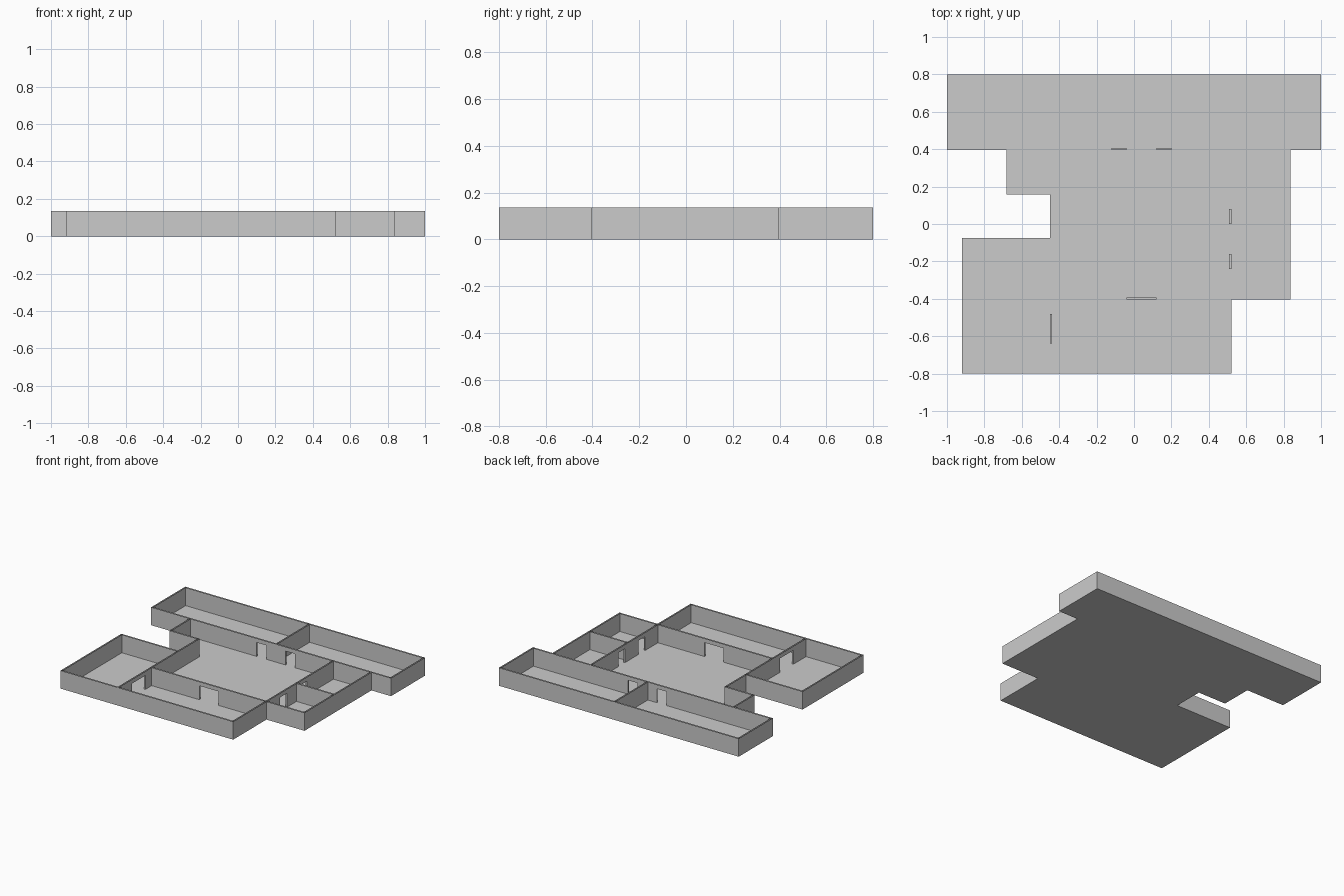
import bpy, bmesh
from mathutils import Vector

if "Cube" in bpy.data.objects:
    bpy.data.objects.remove(bpy.data.objects["Cube"])

H, DOOR_H, T = 0.136, 0.105, 0.011   # wall height, door height, wall thickness


def make(name, quads):
    bm = bmesh.new()
    for q in quads:
        bm.faces.new([bm.verts.new(p) for p in q])
    bmesh.ops.remove_doubles(bm, verts=bm.verts, dist=1e-5)
    me = bpy.data.meshes.new(name)
    bm.to_mesh(me)
    bm.free()
    ob = bpy.data.objects.new(name, me)
    bpy.context.collection.objects.link(ob)


def wall(name, a, b, doors=()):
    """Open-topped double-skinned wall from a to b; doors are spans along its axis."""
    ax = 0 if a[1] == b[1] else 1
    c, (s, e) = a[1 - ax], sorted((a[ax], b[ax]))

    def pt(u, side, z):
        return (u, c + side, z) if ax == 0 else (c + side, u, z)

    quads, h = [], T / 2
    cuts = [s] + [v for d in doors for v in d] + [e]
    for i, (p, q) in enumerate(zip(cuts, cuts[1:])):
        z0 = DOOR_H if i % 2 else 0
        for side in (-h, h):
            quads.append([pt(p, side, z0), pt(q, side, z0), pt(q, side, H), pt(p, side, H)])
    # door linings
    for p, q in doors:
        for u in (p, q):
            quads.append([pt(u, -h, 0), pt(u, h, 0), pt(u, h, DOOR_H), pt(u, -h, DOOR_H)])
        quads.append([pt(p, -h, DOOR_H), pt(q, -h, DOOR_H), pt(q, h, DOOR_H), pt(p, h, DOOR_H)])
    # closed wall ends
    for u in (s, e):
        quads.append([pt(u, -h, 0), pt(u, h, 0), pt(u, h, H), pt(u, -h, H)])
    make(name, quads)


# floor slab outline, walked around the plan
o = T / 2
plan = [(-1, .8), (1, .8), (1, .4 - o), (.837, .4 - o), (.837, -.398 - o), (.52, -.398 - o),
        (.52, -.8), (-.92, -.8), (-.92, -.08 + o), (-.443 - o, -.08 + o),
        (-.443 - o, .162 - o), (-.682, .162 - o), (-.682, .4 - o), (-1, .4 - o)]
make("floor", [[(x, y, 0) for x, y in reversed(plan)]])

L, R, B, F = -1 + o, 1 - o, .8 - o, -.8 + o
W, E, SW, AW, SE = -.443, .52 - o, -.92 + o, -.682 + o, .837 - o
N, S, WN, AS = .4, -.398, -.08, .162

# back rooms
wall("back_wall", (L - o, B), (R + o, B))
wall("back_left_end", (L, N - o), (L, B + o))
wall("back_right_end", (R, N - o), (R, B + o))
wall("back_divider", (.04, N), (.04, B))
wall("hall_back_wall", (L - o, N), (R + o, N), [(-.12, -.04), (.12, .2)])

# hall and its alcove
wall("alcove_side", (AW, AS - o), (AW, N))
wall("alcove_front", (AW - o, AS), (W + o, AS))
wall("hall_left_wall", (W, F), (W, AS + o), [(-.64, -.48)])
wall("hall_front_wall", (W, S), (SE + o, S), [(-.04, .12)])
wall("hall_right_wall", (E, F - o), (E, N), [(-.24, -.16), (0, .08)])

# right rooms
wall("right_side", (SE, S - o), (SE, N))
wall("right_divider", (E, -.04), (SE, -.04))

# front rooms
wall("front_wall", (SW - o, F), (E + o, F))
wall("front_left_side", (SW, F - o), (SW, WN + o))
wall("front_left_back", (SW - o, WN), (W, WN))
